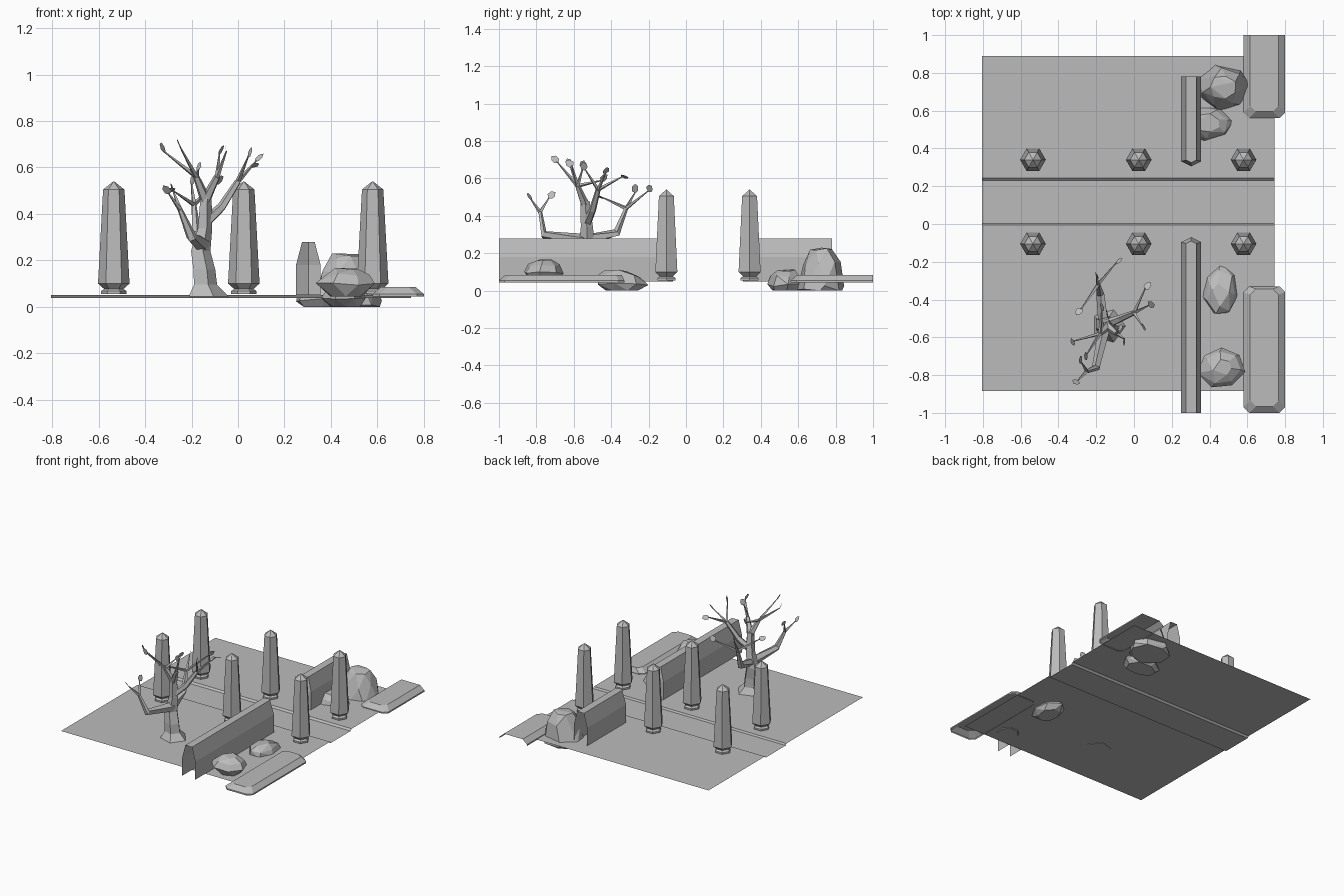
import bpy, bmesh, math, random
from mathutils import Vector

random.seed(4)
if "Cube" in bpy.data.objects:
    bpy.data.objects.remove(bpy.data.objects["Cube"], do_unlink=True)

stone = bpy.data.materials.new("stone_grey")
stone.use_nodes = True
GREY = (0.5, 0.5, 0.5, 1)
stone.diffuse_color = GREY
stone.node_tree.nodes["Principled BSDF"].inputs["Base Color"].default_value = GREY


def finish(name, bm, closed=True):
    if closed:
        bmesh.ops.recalc_face_normals(bm, faces=bm.faces)
    mesh = bpy.data.meshes.new(name)
    bm.to_mesh(mesh)
    bm.free()
    mesh.materials.append(stone)
    obj = bpy.data.objects.new(name, mesh)
    bpy.context.collection.objects.link(obj)
    return obj


def add_loft(bm, rings, closed=True, bottom=False, top=True):
    """Bridge equal-length rings of points, with optional end caps."""
    loops = [[bm.verts.new(p) for p in ring] for ring in rings]
    n = len(loops[0])
    for a, b in zip(loops, loops[1:]):
        for i in range(n if closed else n - 1):
            j = (i + 1) % n
            bm.faces.new((a[i], a[j], b[j], b[i]))
    if top:
        bm.faces.new(loops[-1])
    if bottom:
        bm.faces.new(loops[0][::-1])


def loft(name, rings, **kw):
    bm = bmesh.new()
    add_loft(bm, rings, **kw)
    return finish(name, bm)


# Ground sheet with a shallow sunken path across it
bm = bmesh.new()
profile = [(-0.885, 0.05), (-0.005, 0.05), (0.003, 0.038),
           (0.23, 0.038), (0.243, 0.05), (0.89, 0.05)]
left = [bm.verts.new((-0.805, y, z)) for y, z in profile]
right = [bm.verts.new((0.745, y, z)) for y, z in profile]
for i in range(len(profile) - 1):
    bm.faces.new((left[i], right[i], right[i + 1], left[i + 1]))
finish("ground", bm, closed=False)

# Six-sided pillars with a footed base and a pointed cap
pillar_profile = [(0.055, 0.055), (0.055, 0.067), (0.042, 0.077), (0.068, 0.1),
                  (0.046, 0.505), (0.002, 0.54)]
for x in (-0.535, 0.025, 0.58):
    for y in (-0.105, 0.34):
        rings = [[(x + r * math.cos(k * math.pi / 3), y + r * math.sin(k * math.pi / 3), z)
                  for k in range(6)] for r, z in pillar_profile]
        loft("pillar", rings, bottom=True)


# Walls: hollow, open at the outer end, pointed at the path end
def wall(name, y_end, y_tip):
    s = 1 if y_tip > y_end else -1
    rings = []
    for w, back, z in ((0.053, 0, 0.05), (0.053, 0, 0.18), (0.027, 0.02, 0.28)):
        tip = y_tip - s * back
        shoulder = tip - s * w * 0.5
        rings.append([(0.303 - w, y_end, z), (0.303 - w, shoulder, z), (0.303, tip, z),
                      (0.303 + w, shoulder, z), (0.303 + w, y_end, z)])
    loft(name, rings, closed=False)


wall("front_wall", -1, -0.07)
wall("back_wall", 0.78, 0.305)


# Low slabs with sloped edges and clipped corners
def slab(name, y0, y1, closed):
    rings = []
    for d, z in ((0, 0.045), (0, 0.055), (0.035, 0.085)):
        x0, x1, a = 0.58 + d, 0.8 - d, y0 + d
        b = y1 - (d * 0.4 if closed else 0)
        c = 0.03
        ring = [(x1 - c, a, z), (x0 + c, a, z), (x0, a + c, z)]
        if closed:
            ring += [(x0, b - c, z), (x0 + c, b, z), (x1 - c, b, z), (x1, b - c, z)]
        else:
            ring += [(x0, b, z), (x1, b, z)]
        ring.append((x1, a + c, z))
        rings.append(ring)
    if closed:
        loft(name, rings)
    else:
        # start the ring at the open end so that end stays unfaced
        loft(name, [r[4:] + r[:4] for r in rings], closed=False)


slab("front_slab", -1, -0.33, True)
slab("back_slab", 0.56, 1, False)


# Faceted boulders: rough rings, widest at a given height
def boulder(name, x0, x1, y0, y1, z0, z1, belly, foot, crown, lean=(0, 0)):
    bm = bmesh.new()
    hx, hy = (x1 - x0) / 2, (y1 - y0) / 2
    for t, s in ((0, foot), (belly, 1), (belly + (1 - belly) * 0.6, (1 + crown) / 2 + 0.06),
                 (1, crown)):
        phase = random.uniform(0, 1)
        for k in range(7):
            a = (k + phase) * math.tau / 7
            r = s * random.uniform(0.92, 1.08)
            zz = t + (random.uniform(-0.1, 0.04) if 0 < t else 0)
            bm.verts.new(((x0 + x1) / 2 + hx * r * math.cos(a) + lean[0] * t,
                          (y0 + y1) / 2 + hy * r * math.sin(a) + lean[1] * t,
                          z0 + (z1 - z0) * min(zz, 1)))
    hull = bmesh.ops.convex_hull(bm, input=bm.verts)
    loose = [v for v in bm.verts if not v.link_faces]
    bmesh.ops.delete(bm, geom=loose, context='VERTS')
    bmesh.ops.dissolve_limit(bm, angle_limit=0.2, verts=bm.verts, edges=bm.edges)
    finish(name, bm)


boulder("front_boulder", 0.34, 0.59, -0.87, -0.65, 0.045, 0.168, 0.45, 0.6, 0.4)
boulder("middle_boulder", 0.36, 0.56, -0.48, -0.2, 0, 0.112, 0.35, 0.65, 0.45, (0, -0.03))
boulder("small_back_boulder", 0.24, 0.53, 0.44, 0.63, 0, 0.112, 0.3, 0.8, 0.5)
boulder("large_back_boulder", 0.33, 0.61, 0.6, 0.85, 0, 0.23, 0.12, 0.95, 0.5)


# Bare tree: tapered five-sided limbs following point paths
def limb(bm, points, r0, r1, sides=5):
    pts = [Vector(p) for p in points]
    rings = []
    for i, p in enumerate(pts):
        d = (pts[min(i + 1, len(pts) - 1)] - pts[max(i - 1, 0)]).normalized()
        u = d.cross(Vector((0.3, 1, 0.2))).normalized()
        v = d.cross(u)
        r = r0 + (r1 - r0) * i / (len(pts) - 1)
        rings.append([p + r * (math.cos(k * math.tau / sides) * u +
                               math.sin(k * math.tau / sides) * v) for k in range(sides)])
    add_loft(bm, rings, bottom=True)


trunk = bmesh.new()
stem = [(-0.135, -0.54, 0.045, 0.095), (-0.145, -0.54, 0.095, 0.055),
        (-0.15, -0.54, 0.16, 0.052), (-0.165, -0.53, 0.24, 0.046),
        (-0.145, -0.53, 0.34, 0.034), (-0.14, -0.54, 0.48, 0.026)]
add_loft(trunk, [[(x + r * math.cos(k * math.tau / 5), y + r * math.sin(k * math.tau / 5), z)
                  for k in range(5)] for x, y, z, r in stem], bottom=True)
finish("tree_trunk", trunk)

fork, crook = (-0.14, -0.54, 0.46), (-0.155, -0.54, 0.27)
front, back = (-0.25, -0.78, 0.42), (-0.19, -0.32, 0.44)
side, upper_left, upper_right = (0, -0.47, 0.54), (-0.18, -0.58, 0.56), (-0.09, -0.58, 0.56)
branches = bmesh.new()
for mid, end in (((-0.2, -0.76, 0.3), front), ((-0.18, -0.37, 0.31), back)):
    limb(branches, [crook, mid, end], 0.034, 0.011)
limb(branches, [(-0.145, -0.53, 0.36), (-0.07, -0.5, 0.43), side], 0.026, 0.014)
for end in (upper_left, upper_right):
    limb(branches, [fork, end], 0.024, 0.014)

# Twigs, each ending in a leaf
twigs = {front: [(-0.3, -0.83, 0.49), (-0.28, -0.73, 0.5)],
         back: [(-0.2, -0.27, 0.53), (-0.09, -0.2, 0.535), (-0.28, -0.45, 0.5)],
         side: [(0.06, -0.34, 0.61), (0.045, -0.54, 0.65), (0.08, -0.43, 0.63)],
         upper_left: [(-0.25, -0.69, 0.69), (-0.32, -0.62, 0.67), (-0.17, -0.45, 0.59)],
         upper_right: [(-0.05, -0.61, 0.67), (-0.08, -0.55, 0.66)]}
leaves = bmesh.new()
for start, tips in twigs.items():
    for tip in tips:
        limb(branches, [start, tip], 0.011, 0.003, 4)
        along = (Vector(tip) - Vector(start)).normalized()
        u = (along + Vector([random.uniform(-0.6, 0.6) for _ in range(3)])).normalized()
        v = u.cross(Vector((random.uniform(-1, 1), random.uniform(-1, 1), 0.6))).normalized()
        leaves.faces.new([leaves.verts.new(Vector(tip) + 0.042 * (a * u + b * v))
                          for a, b in ((-0.2, 0), (0.1, 0.5), (0.7, 0.45), (1, 0),
                                       (0.6, -0.4), (0.1, -0.4))])
finish("tree_branches", branches)
finish("tree_leaves", leaves, closed=False)
